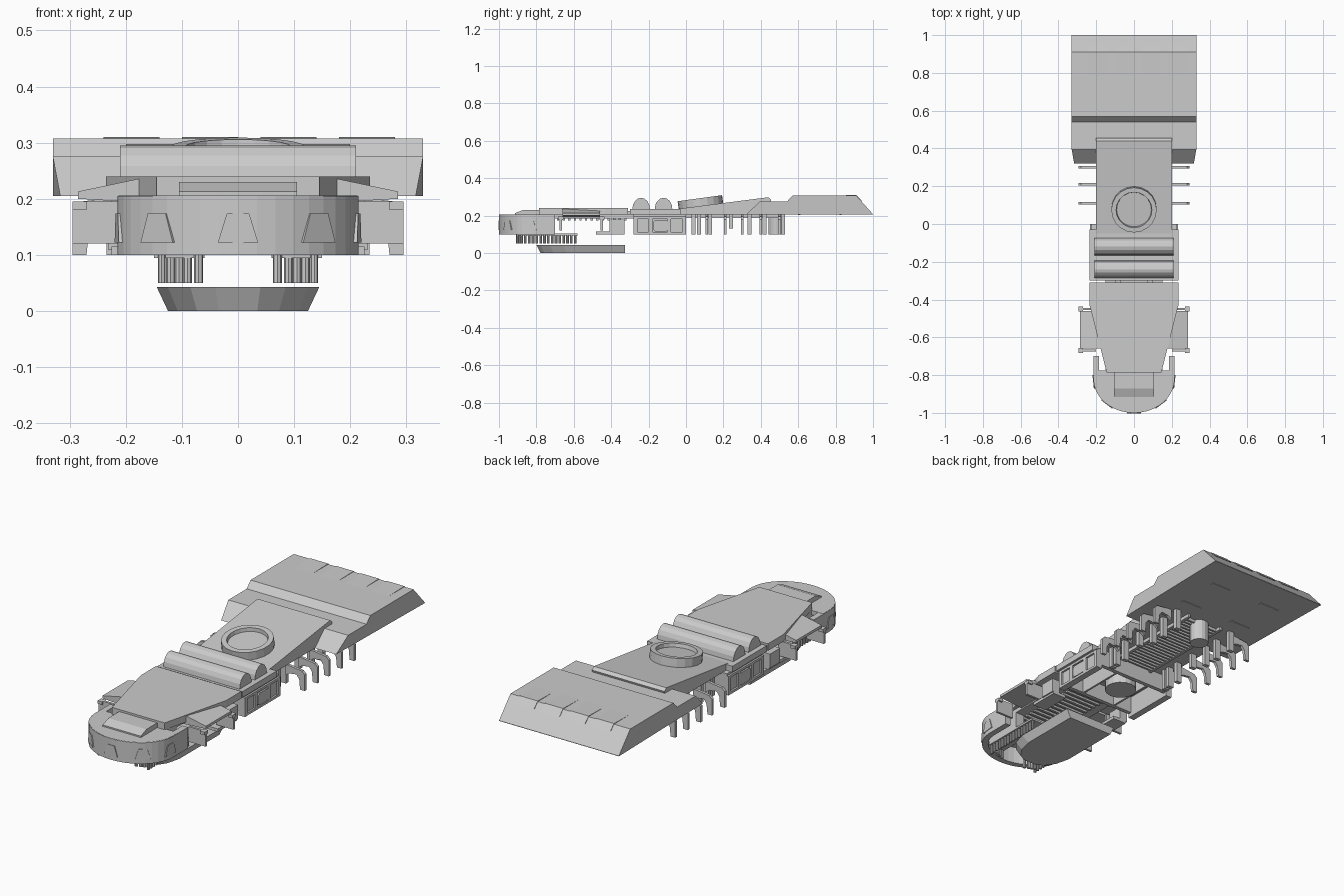
import bpy, bmesh
from math import sin, cos, pi, radians
from mathutils import Matrix, Vector

cube = bpy.data.objects.get("Cube")
if cube:
    bpy.data.objects.remove(cube)

grey = bpy.data.materials.new("hull_grey")
grey.use_nodes = True
grey.diffuse_color = (0.6, 0.6, 0.6, 1)
grey.node_tree.nodes["Principled BSDF"].inputs["Base Color"].default_value = (0.6, 0.6, 0.6, 1)


def finish(name, bm, smooth=False):
    bmesh.ops.recalc_face_normals(bm, faces=bm.faces)
    mesh = bpy.data.meshes.new(name)
    bm.to_mesh(mesh)
    bm.free()
    mesh.materials.append(grey)
    obj = bpy.data.objects.new(name, mesh)
    bpy.context.collection.objects.link(obj)
    return obj


def prism(name, outline, axis, lo, hi):
    """Extrude a 2D outline along one axis."""
    place = {"x": lambda p, t: (t, p[0], p[1]),
             "y": lambda p, t: (p[0], t, p[1]),
             "z": lambda p, t: (p[0], p[1], t)}[axis]
    bm = bmesh.new()
    a = [bm.verts.new(place(p, lo)) for p in outline]
    b = [bm.verts.new(place(p, hi)) for p in outline]
    bm.faces.new(a)
    bm.faces.new(b)
    for i in range(len(a)):
        j = (i + 1) % len(a)
        bm.faces.new((a[i], a[j], b[j], b[i]))
    return finish(name, bm)


def box(name, x, y, z):
    return prism(name, [(x[0], y[0]), (x[1], y[0]), (x[1], y[1]), (x[0], y[1])], "z", *z)


def both(name, x, y, z):
    """Matching boxes on the left and right."""
    box(name + "_left", x, y, z)
    box(name + "_right", (-x[1], -x[0]), y, z)


def cylinder(name, x, y, r, z0, z1, sides=12):
    ring = [(x + r * cos(2 * pi * i / sides), y + r * sin(2 * pi * i / sides)) for i in range(sides)]
    return prism(name, ring, "z", z0, z1)


def horseshoe(width, depth, centre, back, steps=20):
    """U-shaped path, rounded toward the front."""
    arc = [(-width * cos(pi * i / steps), centre - depth * sin(pi * i / steps)) for i in range(steps + 1)]
    return [(-width, back)] + arc + [(width, back)]


# Rear block with chamfered ends
rear = prism("rear_block", [(.32, .205), (.395, .275), (.54, .275), (.57, .307),
                            (.91, .307), (1, .207), (1, .205)], "x", -.33, .33)
for v in rear.data.vertices:
    if v.co.y < .33:
        v.co.x *= .96
for i in range(4):
    x = -.24 + i * .14
    prism("roof_shingle", [(.74, .306), (.91, .31), (.94, .279), (.92, .29)], "x", x, x + .1)
for x in (-.15, .15):
    for y in (.6, .82):
        box("belly_slot", (x - .055, x + .055), (y, y + .012), (.202, .206))

# Sloping main deck and its cross ribs
prism("main_deck", [(-.05, .205), (.43, .205), (.455, .285), (.44, .298), (-.05, .235)], "x", -.2, .2)
for i in range(22):
    y = .01 + i * .023
    box("deck_rib", (-.09, .09), (y, y + .01), (.19, .206))
both("deck_rail", (.09, .105), (0, .53), (.188, .206))

# Tilted turret ring
bm = bmesh.new()
n = 20
loops = [[bm.verts.new((r * cos(2 * pi * i / n), r * sin(2 * pi * i / n), z)) for i in range(n)]
         for r, z in ((.12, -.03), (.12, .022), (.095, .022), (.092, .004))]
for a, b in zip(loops, loops[1:]):
    for i in range(n):
        j = (i + 1) % n
        bm.faces.new((a[i], a[j], b[j], b[i]))
bm.faces.new(loops[-1])
bm.faces.new(loops[0])
ring = finish("turret_ring", bm)
ring.data.transform(Matrix.Translation((0, .077, .271)) @ Matrix.Rotation(radians(7.8), 4, "X"))

# Shoulder base and two rounded rolls
box("shoulder_base", (-.235, .235), (-.3, -.03), (.205, .235))
for y in (-.24, -.12):
    prism("roll", [(y - .047 * cos(pi * i / 8), .235 + .06 * sin(pi * i / 8)) for i in range(9)],
          "x", -.21, .21)

# Side machinery under the shoulder
both("side_wall", (.2, .225), (-.28, 0), (.1, .206))
for s in (-1, 1):
    x = sorted((s * .222, s * .234))
    for y in (-.28, -.2, -.1, -.02):
        box("side_post", x, (y, y + .02), (.1, .195))
    box("side_sill", x, (-.28, 0), (.1, .112))
    box("side_header", x, (-.28, 0), (.183, .195))
    prism("side_hatch", [(-.175, .125), (-.165, .115), (-.105, .115), (-.095, .125), (-.095, .165),
                         (-.105, .175), (-.165, .175), (-.175, .165)], "x", *x)
    box("side_pod", sorted((s * .19, s * .232)), (-.41, -.33), (.11, .18))
    box("pod_foot", sorted((s * .15, s * .225)), (-.48, -.33), (.1, .115))
both("inner_wall", (.09, .1), (-.28, 0), (.12, .206))
for y in (-.28, -.02):
    box("bulkhead", (-.2, .2), (y, y + .02), (.12, .206))
cylinder("front_drum", 0, -.1, .075, .1, .206, 16)
cylinder("tail_drum", 0, .485, .045, .1, .206, 16)

# Hooked side ribs and small hanging posts
for s in (-1, 1):
    for y in (.11, .21, .3, .4, .5):
        prism("hook_rib", [(s * .19, .205), (s * .19, .15), (s * .21, .165), (s * .25, .17), (s * .265, .15),
                           (s * .27, .1), (s * .295, .1), (s * .295, .18), (s * .28, .195), (s * .2, .205)],
              "y", y - .007, y + .007)
    for y in (.04, .07, .13, .24, .34, .42, .52):
        x = sorted((s * .15, s * .18))
        box("hanging_post", x, (y - .01, y + .01), (.1 if y != .24 else .13, .206))

# Forward tapered plate
prism("forward_plate", [(-.235, -.31), (-.235, -.43), (-.145, -.785), (.145, -.785),
                        (.235, -.43), (.235, -.31)], "z", .205, .24)
box("under_plate", (-.15, .15), (-.8, -.28), (.185, .206))
both("neck_link", (.07, .1), (-.33, -.29), (.2, .225))
for i in range(14):
    y = -.72 + i * .03
    box("under_rib", (-.1, .1), (y, y + .012), (.175, .186))

# Side wings with end brackets
for s in (-1, 1):
    prism("side_wing", [(s * .12, .19), (s * .285, .2), (s * .285, .213), (s * .18, .235), (s * .12, .235)],
          "y", -.66, -.46)
    for y in (-.67, -.45):
        x = sorted((s * .2, s * .295))
        box("wing_bracket", x, (y - .006, y + .006), (.12, .195))
        box("bracket_lip", sorted((s * .27, s * .295)), (y - .014, y + .014), (.18, .195))

# Rounded hollow nose
outer = horseshoe(.215, .18, -.82, -.7)
inner = horseshoe(.185, .15, -.82, -.7)
prism("nose_wall", outer + inner[::-1], "z", .1, .205)
prism("nose_top", horseshoe(.213, .178, -.82, -.775), "z", .185, .206)
prism("nose_cabin", [(-.915, .205), (-.915, .213), (-.87, .23), (-.785, .23), (-.785, .205)],
      "x", -.105, .105)

# Trapezoid panels set around the nose
for deg in (5, 48, 90, 132, 175):
    a = radians(deg)
    p = Vector((-.215 * cos(a), -.82 - .18 * sin(a), 0))
    out = Vector((-cos(a) / .215, -sin(a) / .18, 0)).normalized()
    half = .036
    panel = prism("nose_panel", [(-half, .122), (half, .122), (half * .55, .174), (-half * .55, .174)],
                  "y", -.004, .003)
    turn = Vector((0, -1, 0)).rotation_difference(out).to_matrix().to_4x4()
    panel.data.transform(Matrix.Translation(p - out * .002) @ turn)

# Posts and rails hanging inside the nose
for s in (-1, 1):
    box("post_rail", sorted((s * .06, s * .15)), (-.9, -.58), (.094, .104))
    box("rail_hanger", sorted((s * .1, s * .15)), (-.9, -.7), (.1, .19))
    for i in range(16):
        y = -.9 + i * .0205
        cylinder("rail_post", s * .136, y, .007, .05, .1, 8)
    for x in (.07, .09, .105, .12):
        cylinder("front_post", s * x, -.9 + (x - .07) * .4, .008, .05, .1, 8)

# Keel with tapered sides
keel = prism("keel", [(-.145, -.325), (-.145, -.66), (-.125, -.73), (-.085, -.78), (-.04, -.8),
                      (.04, -.8), (.085, -.78), (.125, -.73), (.145, -.66), (.145, -.325)],
             "z", 0, .043)
for v in keel.data.vertices:
    if v.co.z < .01:
        v.co.x *= .86
        if v.co.y < -.4:
            v.co.y += .022
